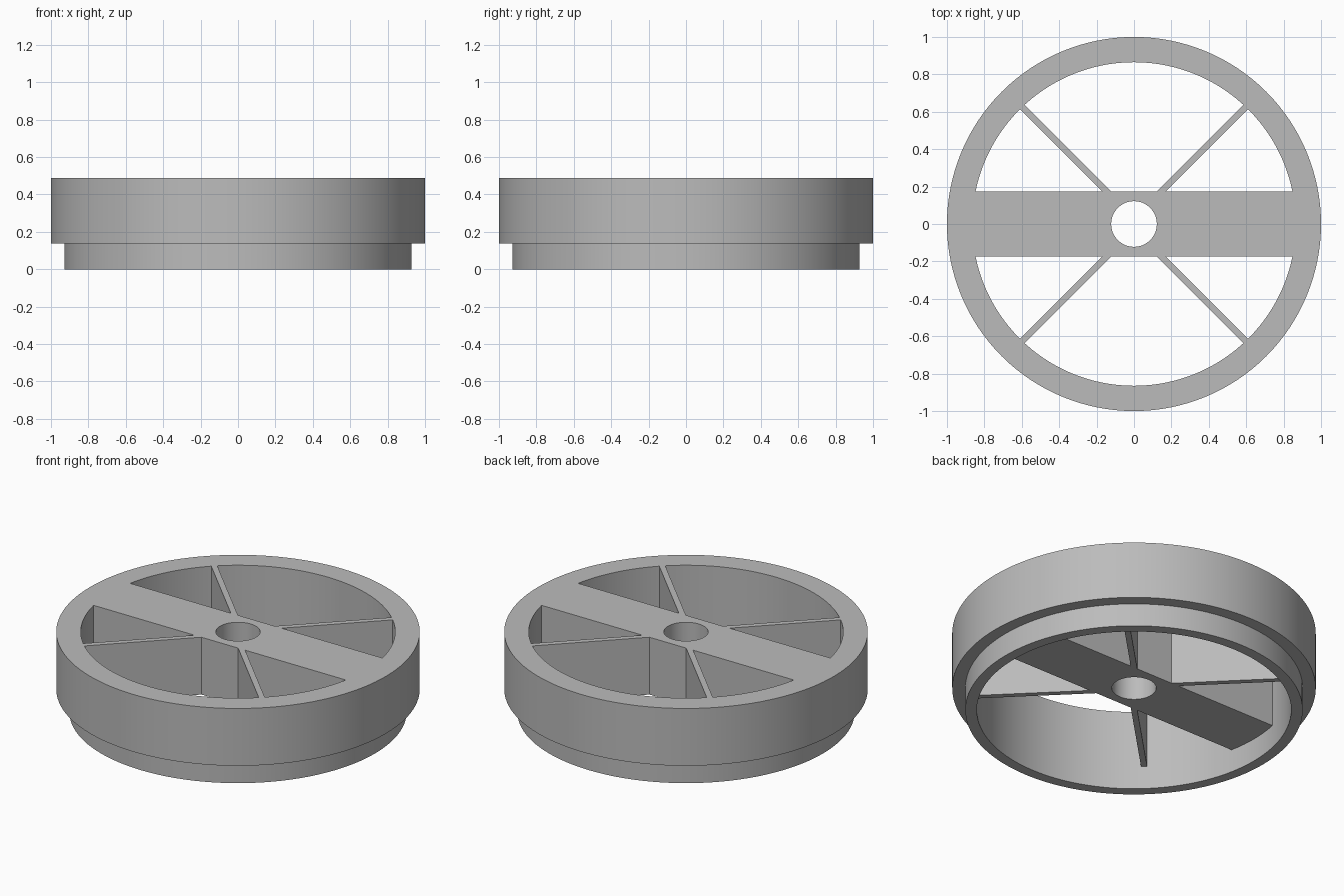
import bpy
import bmesh
import math

cube = bpy.data.objects.get("Cube")
if cube:
    bpy.data.objects.remove(cube, do_unlink=True)

SEGMENTS = 128
TOP, STEP = 0.487, 0.139
INNER = 0.865
BAR_HALF = 0.175
BORE = 0.122

grey = bpy.data.materials.new("plain grey")
grey.use_nodes = True
colour = (0.5, 0.5, 0.5, 1)
grey.diffuse_color = colour
grey.node_tree.nodes["Principled BSDF"].inputs["Base Color"].default_value = colour


def make_object(name, bm):
    bmesh.ops.recalc_face_normals(bm, faces=bm.faces)
    mesh = bpy.data.meshes.new(name)
    bm.to_mesh(mesh)
    bm.free()
    mesh.materials.append(grey)
    obj = bpy.data.objects.new(name, mesh)
    bpy.context.collection.objects.link(obj)
    return obj


def lathe(name, profile):
    """Closed ring swept from (radius, height) points."""
    bm = bmesh.new()
    loops = []
    for i in range(SEGMENTS):
        a = math.tau * i / SEGMENTS
        loops.append([bm.verts.new((r * math.cos(a), r * math.sin(a), z))
                      for r, z in profile])
    for i, loop in enumerate(loops):
        after = loops[(i + 1) % SEGMENTS]
        for j in range(len(profile)):
            k = (j + 1) % len(profile)
            bm.faces.new((loop[j], after[j], after[k], loop[k]))
    return make_object(name, bm)


def prism(name, outline, low, high):
    """Flat outline raised between two heights."""
    bm = bmesh.new()
    base = bm.faces.new([bm.verts.new((x, y, low)) for x, y in outline])
    raised = bmesh.ops.extrude_face_region(bm, geom=[base])["geom"]
    bmesh.ops.translate(bm, vec=(0, 0, high - low),
                        verts=[v for v in raised if isinstance(v, bmesh.types.BMVert)])
    return make_object(name, bm)


def combine(target, tool, operation):
    mod = target.modifiers.new(operation.title(), 'BOOLEAN')
    mod.operation = operation
    mod.solver = 'EXACT'
    mod.object = tool
    bpy.context.view_layer.objects.active = target
    bpy.ops.object.modifier_apply(modifier=mod.name)
    bpy.data.objects.remove(tool, do_unlink=True)


# Stepped rim
wheel = lathe("wheel_body", [(INNER, 0), (0.928, 0), (0.928, STEP),
                             (1, STEP), (1, TOP), (INNER, TOP)])

# Wide bar across the middle, with its ends buried in the rim
bar = prism("cross_bar", [(-0.89, -BAR_HALF), (0.89, -BAR_HALF),
                          (0.89, BAR_HALF), (-0.89, BAR_HALF)], STEP, TOP)

# Four thin diagonal spokes, set slightly off the diagonal
for sx in (-1, 1):
    for sy in (-1, 1):
        near, far, shift, half = 0.1, 0.62, 0.028, 0.0235
        outline = [(near, near + shift - half), (far, far + shift - half),
                   (far, far + shift + half), (near, near + shift + half)]
        spoke = prism("spoke", [(sx * x, sy * y) for x, y in outline], STEP, TOP)
        combine(bar, spoke, 'UNION')
combine(wheel, bar, 'UNION')

# Central bore
circle = [(BORE * math.cos(math.tau * i / 64), BORE * math.sin(math.tau * i / 64))
          for i in range(64)]
combine(wheel, prism("bore_cutter", circle, -0.1, 0.6), 'DIFFERENCE')

# Smooth round walls, crisp edges
bpy.ops.object.select_all(action='DESELECT')
wheel.select_set(True)
bpy.context.view_layer.objects.active = wheel
bpy.ops.object.shade_smooth_by_angle(angle=math.radians(30))
